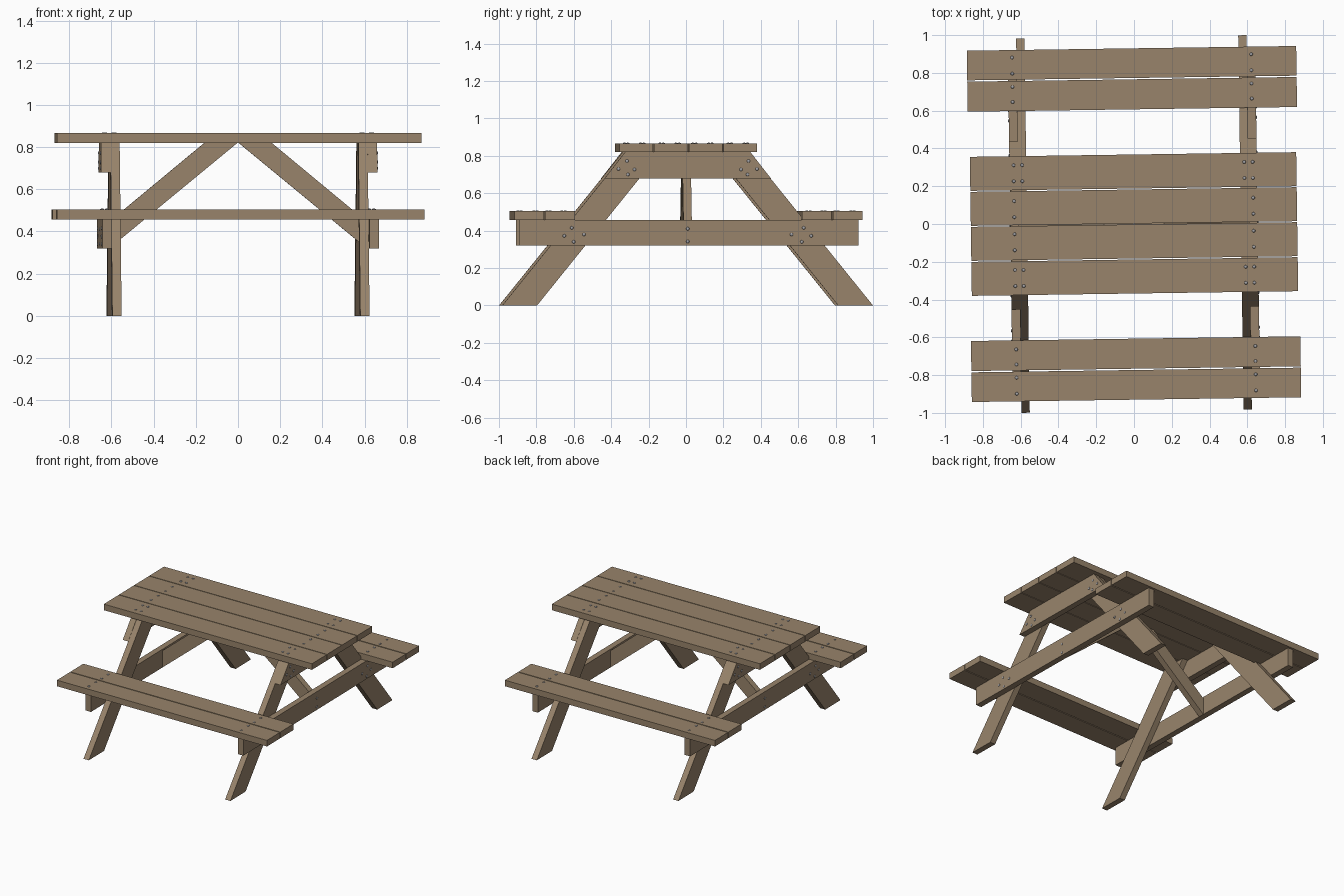
import bpy, bmesh, math
from mathutils import Matrix, Vector

if "Cube" in bpy.data.objects:
    bpy.data.objects.remove(bpy.data.objects["Cube"])

TURN = Matrix.Rotation(math.radians(0.82), 4, 'Z')  # whole table sits slightly turned


def material(name, rgb):
    m = bpy.data.materials.new(name)
    m.diffuse_color = (*rgb, 1)
    m.use_nodes = True
    m.node_tree.nodes["Principled BSDF"].inputs["Base Color"].default_value = m.diffuse_color
    return m


WOOD = material("weathered wood", (0.315, 0.23, 0.147))
STEEL = material("bolt steel", (0.36, 0.36, 0.38))


def finish(name, bm, mat, smooth=False):
    bmesh.ops.recalc_face_normals(bm, faces=bm.faces)
    bm.transform(TURN)
    me = bpy.data.meshes.new(name)
    bm.to_mesh(me)
    bm.free()
    me.materials.append(mat)
    for p in me.polygons:
        p.use_smooth = smooth
    ob = bpy.data.objects.new(name, me)
    bpy.context.collection.objects.link(ob)
    return ob


def prism(name, pts, axis, a, b):
    """Extrude a profile (h, z) along x or y, between a and b."""
    bm = bmesh.new()

    def put(h, z, t):
        return bm.verts.new((t, h, z) if axis == 'x' else (h, t, z))
    r0 = [put(h, z, a) for h, z in pts]
    r1 = [put(h, z, b) for h, z in pts]
    bm.faces.new(r0)
    bm.faces.new(r1)
    n = len(pts)
    for i in range(n):
        j = (i + 1) % n
        bm.faces.new((r0[i], r0[j], r1[j], r1[i]))
    return finish(name, bm, WOOD)


def plank(name, y0, y1, z0, z1, half):
    prism(name, [(y0, z0), (y1, z0), (y1, z1), (y0, z1)], 'x', -half, half)


# table top: four planks
for i in range(4):
    y0 = -0.368 + i * 0.1853
    plank(f"table_plank_{i + 1}", y0, y0 + 0.180, 0.82, 0.866, 0.864)

# benches: two planks each side
for s, side in ((-1, "front"), (1, "back")):
    for k, (a, b) in enumerate(((0.607, 0.766), (0.773, 0.930))):
        plank(f"{side}_bench_plank_{k + 1}", min(s * a, s * b), max(s * a, s * b),
              0.458, 0.504, 0.872)

# end frames: legs, bench bearer, table cleat, diagonal brace
for sx, end in ((-1, "left"), (1, "right")):
    for sy, side in ((-1, "front"), (1, "back")):
        prism(f"{end}_{side}_leg",
              [(sy * 0.991, 0), (sy * 0.805, 0), (sy * 0.144, 0.82), (sy * 0.33, 0.82)],
              'x', sx * 0.566, sx * 0.610)
    prism(f"{end}_bench_bearer",
          [(-0.90, 0.32), (0.914, 0.32), (0.914, 0.458), (-0.90, 0.458)],
          'x', sx * 0.610, sx * 0.655)
    prism(f"{end}_table_cleat",
          [(-0.445, 0.679), (0.445, 0.679), (0.335, 0.82), (-0.335, 0.82)],
          'x', sx * 0.610, sx * 0.655)
    prism(f"{end}_diagonal_brace",
          [(sx * 0.61, 0.32), (sx * 0.61, 0.447), (sx * 0.16, 0.82), (sx * 0.003, 0.82)],
          'y', -0.0225, 0.0225)

# bolt heads: flattened domes
bolts = bmesh.new()


def bolt(pos, squash):
    m = Matrix.Translation(Vector(pos)) @ Matrix.Diagonal((*squash, 1))
    bmesh.ops.create_uvsphere(bolts, u_segments=10, v_segments=6, radius=0.009, matrix=m)


for sx in (-1, 1):
    for sy in (-1, 1):
        # screws through the table top
        for y in (0.045, 0.13, 0.235, 0.32):
            bolt((sx * 0.633, sy * y, 0.866), (1, 1, 0.5))
            if y > 0.2:
                bolt((sx * 0.588, sy * y, 0.866), (1, 1, 0.5))
        # screws through the benches
        for y in (0.655, 0.735, 0.805, 0.89):
            bolt((sx * 0.633, sy * y, 0.504), (1, 1, 0.5))
        # bolts through bearer and cleat into the legs
        for y, z in ((0.555, 0.38), (0.62, 0.415), (0.66, 0.372), (0.61, 0.34),
                     (0.285, 0.727), (0.325, 0.772), (0.37, 0.73), (0.32, 0.70)):
            bolt((sx * 0.655, sy * y, z), (0.5, 1, 1))
    # bolts into the brace
    for z in (0.41, 0.342):
        bolt((sx * 0.655, 0, z), (0.5, 1, 1))
finish("bolt_heads", bolts, STEEL, smooth=True)
